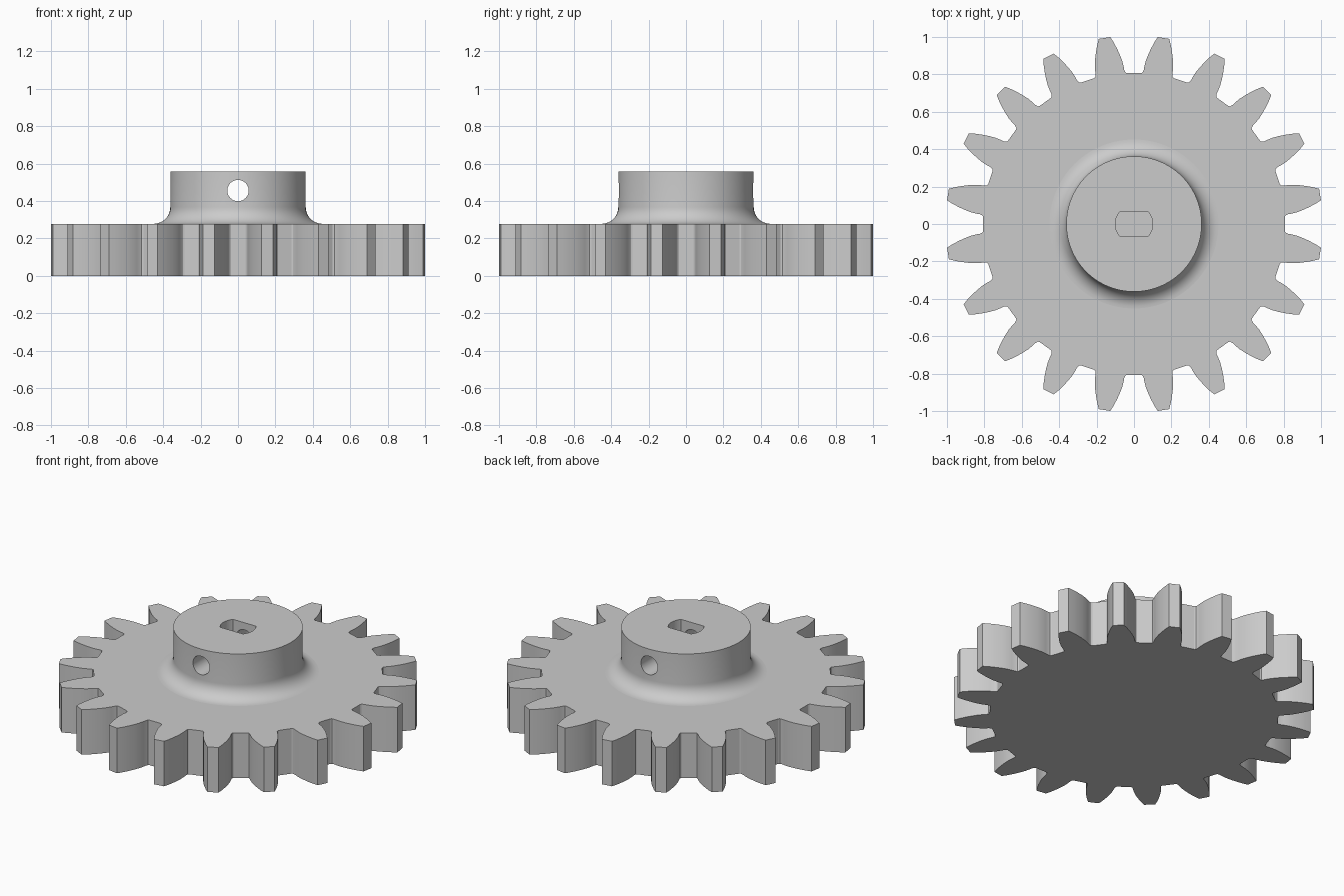
import bpy, bmesh, math
from mathutils import Matrix

if "Cube" in bpy.data.objects:
    bpy.data.objects.remove(bpy.data.objects["Cube"])

TEETH = 20
GEAR_H, TOP = 0.278, 0.557
HUB_R, FILLET = 0.362, 0.09

grey = bpy.data.materials.new("light grey")
grey.diffuse_color = (0.6, 0.6, 0.6, 1)
grey.use_nodes = True
grey.node_tree.nodes["Principled BSDF"].inputs["Base Color"].default_value = grey.diffuse_color


def add_object(name, bm):
    bmesh.ops.recalc_face_normals(bm, faces=bm.faces)
    me = bpy.data.meshes.new(name)
    bm.to_mesh(me)
    bm.free()
    ob = bpy.data.objects.new(name, me)
    bpy.context.collection.objects.link(ob)
    me.materials.append(grey)
    return ob


def prism(name, outline, z0, z1):
    bm = bmesh.new()
    face = bm.faces.new([bm.verts.new((x, y, z0)) for x, y in outline])
    ext = bmesh.ops.extrude_face_region(bm, geom=[face])["geom"]
    verts = [v for v in ext if isinstance(v, bmesh.types.BMVert)]
    bmesh.ops.translate(bm, verts=verts, vec=(0, 0, z1 - z0))
    return add_object(name, bm)


def combine(target, tool, operation):
    mod = target.modifiers.new(operation, 'BOOLEAN')
    mod.operation, mod.solver, mod.object = operation, 'EXACT', tool
    bpy.context.view_layer.objects.active = target
    bpy.ops.object.modifier_apply(modifier=mod.name)
    bpy.data.objects.remove(tool)


# Toothed wheel: half a tooth as (radius, half width), mirrored and repeated
half_tooth = [(0.803, 0.088), (0.809, 0.081), (0.822, 0.0775), (0.842, 0.077),
              (0.872, 0.074), (0.905, 0.067), (0.94, 0.057), (0.975, 0.045),
              (1.007, 0.031)]
tooth = [(r, -w) for r, w in half_tooth] + [(r, w) for r, w in reversed(half_tooth)]
outline = []
for i in range(TEETH):
    a = (i + 0.5) * math.tau / TEETH
    c, s = math.cos(a), math.sin(a)
    outline += [(r * c - w * s, r * s + w * c) for r, w in tooth]
gear = prism("gear", outline, 0, GEAR_H)

# Hub with a concave fillet, turned about the z axis and sunk into the wheel
profile = [(0, 0.15), (HUB_R + FILLET, 0.15)]
for i in range(11):
    a = math.pi / 2 * i / 10
    profile.append((HUB_R + FILLET * (1 - math.sin(a)),
                    GEAR_H + FILLET * (1 - math.cos(a))))
profile += [(HUB_R, TOP), (0, TOP)]
bm = bmesh.new()
verts = [bm.verts.new((r, 0, z)) for r, z in profile]
edges = [bm.edges.new(pair) for pair in zip(verts, verts[1:])]
bmesh.ops.spin(bm, geom=verts + edges, cent=(0, 0, 0), axis=(0, 0, 1),
               angle=math.tau, steps=96)
bmesh.ops.remove_doubles(bm, verts=bm.verts, dist=1e-5)
hub = add_object("hub", bm)

# Shaft bore: a round hole with two flats, closed at the bottom
bore_r, flat = 0.1, 0.063
a0 = math.asin(flat / bore_r)
arc = [-a0 + 2 * a0 * i / 10 for i in range(11)]
bore = prism("bore_cutter",
             [(bore_r * math.cos(a + t), bore_r * math.sin(a + t))
              for t in (0, math.pi) for a in arc], GEAR_H, TOP + 0.1)

# Set screw hole straight through the hub
bm = bmesh.new()
bmesh.ops.create_cone(bm, cap_ends=True, segments=40, radius1=0.057, radius2=0.057,
                      depth=1.2, matrix=Matrix.Translation((0, 0, 0.456))
                      @ Matrix.Rotation(math.pi / 2, 4, 'X'))
screw_hole = add_object("screw_hole_cutter", bm)

combine(hub, bore, 'DIFFERENCE')
combine(hub, screw_hole, 'DIFFERENCE')
combine(gear, hub, 'UNION')

# Smooth flanks and fillet, flat level faces
bpy.ops.object.select_all(action='DESELECT')
gear.select_set(True)
bpy.context.view_layer.objects.active = gear
bpy.ops.object.shade_smooth_by_angle(angle=math.radians(30))
for p in gear.data.polygons:
    if abs(p.normal.z) > 0.999:
        p.use_smooth = False
